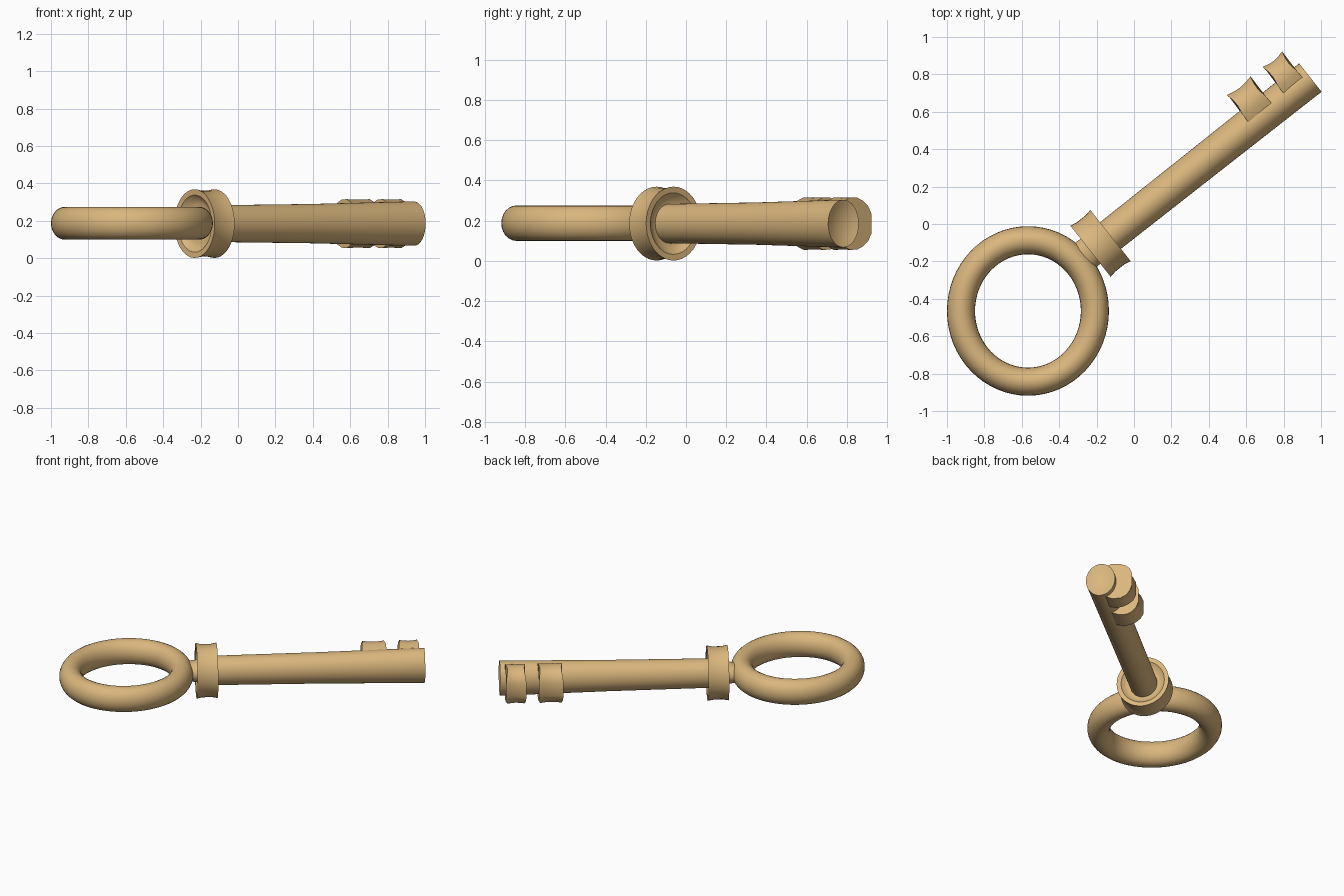
import bpy, bmesh, math
from mathutils import Vector, Matrix

if "Cube" in bpy.data.objects:
    bpy.data.objects.remove(bpy.data.objects["Cube"])

ANG = math.atan2(0.62, 0.785)
# local frame: u along the shaft (0 at the tip), n sideways towards the teeth, z up
FRAME = Matrix.Translation((0.94, 0.78, 0.185)) @ Matrix.Rotation(ANG, 4, 'Z')

brass = bpy.data.materials.new("tan_brass")
brass.diffuse_color = (0.70, 0.468, 0.205, 1)
brass.use_nodes = True
brass.node_tree.nodes["Principled BSDF"].inputs["Base Color"].default_value = brass.diffuse_color


def finish(name, bm, angle=40):
    bmesh.ops.recalc_face_normals(bm, faces=bm.faces)
    me = bpy.data.meshes.new(name)
    bm.to_mesh(me)
    bm.free()
    ob = bpy.data.objects.new(name, me)
    bpy.context.collection.objects.link(ob)
    me.materials.append(brass)
    bpy.ops.object.select_all(action='DESELECT')
    ob.select_set(True)
    bpy.context.view_layer.objects.active = ob
    bpy.ops.object.shade_smooth_by_angle(angle=math.radians(angle))
    return ob


def loft(name, rings, angle=40):
    """Skin a list of point loops given in the key frame and cap both ends."""
    bm = bmesh.new()
    loops = [[bm.verts.new(FRAME @ Vector(p)) for p in r] for r in rings]
    k = len(loops[0])
    for a, b in zip(loops, loops[1:]):
        for i in range(k):
            j = (i + 1) % k
            bm.faces.new((a[i], a[j], b[j], b[i]))
    bm.faces.new(loops[0])
    bm.faces.new(loops[-1])
    return finish(name, bm, angle)


def oval(u, rn, rz, k=40):
    return [(u, rn * math.cos(2 * math.pi * i / k), rz * math.sin(2 * math.pi * i / k))
            for i in range(k)]


# ring handle: slightly oval torus
bm = bmesh.new()
N, M = 64, 24
grid = []
for i in range(N):
    a = 2 * math.pi * i / N
    row = []
    for j in range(M):
        b = 2 * math.pi * j / M
        r = 0.075 * math.cos(b)
        row.append(bm.verts.new((-0.567 + (0.358 + r) * math.cos(a),
                                 -0.465 + (0.378 + r) * math.sin(a),
                                 0.187 + 0.088 * math.sin(b))))
    grid.append(row)
for i in range(N):
    for j in range(M):
        p, q = grid[i], grid[(i + 1) % N]
        bm.faces.new((p[j], q[j], q[(j + 1) % M], p[(j + 1) % M]))
finish("ring_handle", bm)

# neck joining ring and collar
loft("neck", [oval(-1.60, 0.10, 0.05), oval(-1.54, 0.088, 0.062),
              oval(-1.50, 0.085, 0.07), oval(-1.44, 0.10, 0.085)])

# collar: waisted band with slightly dished end faces
C = -1.426
half = [(0.035, 0.10), (0.045, 0.125), (0.066, 0.145), (0.068, 0.174), (0.03, 0.167)]
prof = [(-u, r) for u, r in half] + [(u, r) for u, r in reversed(half)]
loft("collar", [oval(C + u, r, r * 1.055) for u, r in prof])

# shaft: widens gently to a shallow dished tip
loft("shaft", [oval(-1.46, 0.09, 0.097), oval(-0.7, 0.093, 0.105),
               oval(-0.05, 0.096, 0.118), oval(0.004, 0.097, 0.118),
               oval(-0.004, 0.075, 0.09), oval(-0.015, 0.04, 0.05)])


# teeth: rounded blocks wrapping one side of the shaft, with waisted outlines
def tooth(name, u0, u1):
    side = [(0.0, 0.10), (0.068, 0.13), (0.12, 0.128), (0.155, 0.112),
            (0.183, 0.085), (0.20, 0.045)]
    outline = side + [(n, -z) for n, z in reversed(side)]
    rings = []
    for t, s in ((0, 1.02), (0.25, 0.975), (0.5, 0.955), (0.75, 0.975), (1, 1.02)):
        # ends bow inwards at mid height of the visible edge
        ring = []
        for n, z in outline:
            pinch = 0.012 * math.sin(math.pi * min(max((n - 0.06) / 0.14, 0), 1))
            ring.append((u0 + (u1 - u0) * t + pinch * (1 - 2 * t), n * s, z * (1 + (s - 1) * 0.3)))
        rings.append(ring)
    loft(name, rings)


tooth("tooth_inner", -0.405, -0.243)
tooth("tooth_outer", -0.162, -0.028)
